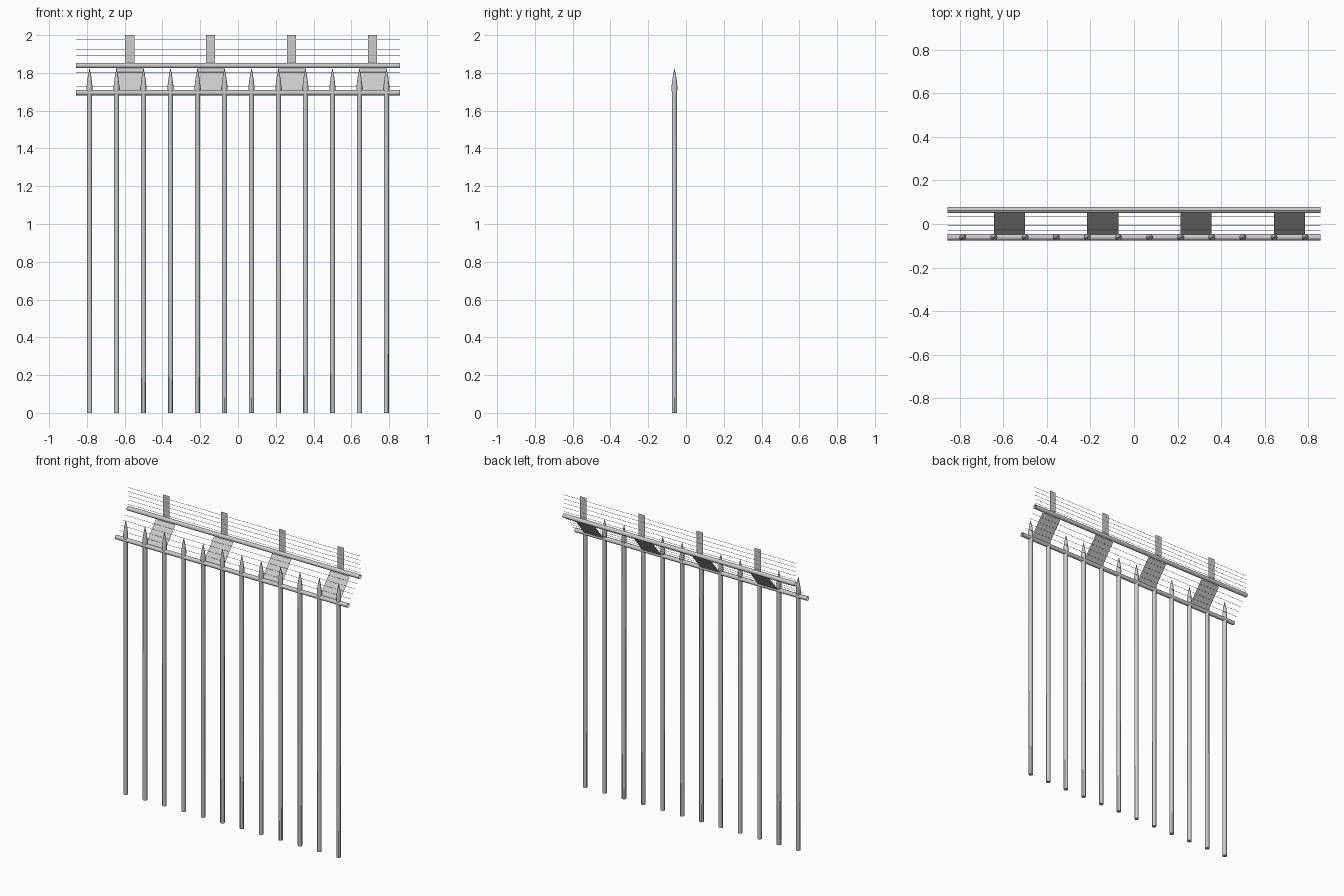
import bpy, bmesh
from math import pi, cos, sin
from mathutils import Matrix, Vector

if "Cube" in bpy.data.objects:
    bpy.data.objects.remove(bpy.data.objects["Cube"])

Y_FRONT, Y_BACK = -0.061, 0.064
HALF = 0.857


def finish(name, bm, smooth=False):
    me = bpy.data.meshes.new(name)
    bm.to_mesh(me)
    bm.free()
    ob = bpy.data.objects.new(name, me)
    bpy.context.collection.objects.link(ob)
    if smooth:
        bpy.ops.object.select_all(action='DESELECT')
        ob.select_set(True)
        bpy.context.view_layer.objects.active = ob
        bpy.ops.object.shade_smooth_by_angle()
    return ob


def rod(name, y, z, r, sides):
    # open-ended horizontal tube along x
    bm = bmesh.new()
    m = Matrix.Translation((0, y, z)) @ Matrix.Rotation(pi / 2, 4, 'Y')
    bmesh.ops.create_cone(bm, cap_ends=False, segments=sides, radius1=r,
                          radius2=r, depth=2 * HALF, matrix=m)
    return finish(name, bm, sides > 6)


def picket(name, x, sides=12):
    # revolved profile: shaft, slightly flared collar, spear point
    profile = [(0.014, 0), (0.014, 1.69), (0.0155, 1.73), (0.010, 1.775), (0.001, 1.822)]
    bm = bmesh.new()
    rings = [[bm.verts.new((x + r * cos(2 * pi * i / sides),
                            Y_FRONT + r * sin(2 * pi * i / sides), z))
              for i in range(sides)] for r, z in profile]
    for a, b in zip(rings, rings[1:]):
        for i in range(sides):
            j = (i + 1) % sides
            bm.faces.new((a[i], a[j], b[j], b[i]))
    bm.faces.new(rings[0][::-1])
    bm.faces.new(rings[-1])
    return finish(name, bm, True)


def sheet(name, x, w, bottom, top):
    # thin flat plate between two (y, z) points
    bm = bmesh.new()
    bm.faces.new([bm.verts.new(p) for p in (
        (x - w / 2, *bottom), (x + w / 2, *bottom), (x + w / 2, *top), (x - w / 2, *top))])
    return finish(name, bm)


# Pickets
for i in range(12):
    picket(f"picket_{i + 1}", -0.786 + i * 0.1429)

# Rails
rod("lower_rail", Y_FRONT, 1.695, 0.014, 16)
rod("upper_rail", Y_BACK, 1.839, 0.014, 16)

# Sloping plates and upright wire posts
for i in range(4):
    sheet(f"sloped_plate_{i + 1}", -0.572 + i * 0.4287, 0.143, (-0.052, 1.698), (0.054, 1.827))
    sheet(f"wire_post_{i + 1}", -0.573 + i * 0.4282, 0.048, (Y_BACK, 1.85), (Y_BACK, 2.0))

# Wires: on the slope, then up the posts
for i in range(4):
    p = Vector((-0.052, 1.698)).lerp(Vector((0.054, 1.827)), 0.22 + i * 0.2)
    rod(f"slope_wire_{i + 1}", p.x, p.y, 0.001, 6)
for i in range(5):
    rod(f"upper_wire_{i + 1}", Y_BACK, 1.866 + i * 0.028, 0.001, 6)
